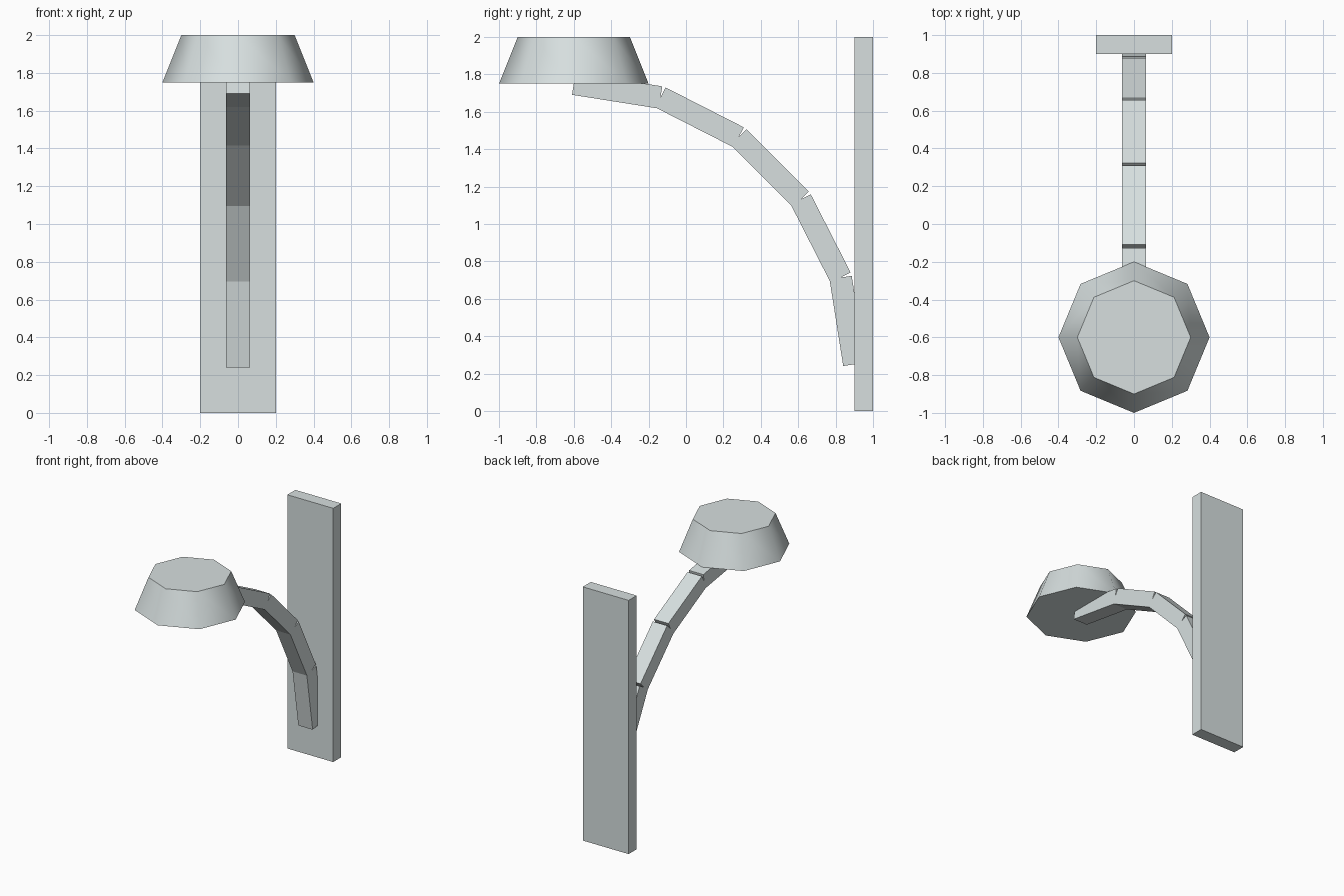
import bpy
import math

if "Cube" in bpy.data.objects:
    bpy.data.objects.remove(bpy.data.objects["Cube"])

metal = bpy.data.materials.new("pale_grey_metal")
metal.diffuse_color = (0.68, 0.74, 0.74, 1)
metal.use_nodes = True
metal.node_tree.nodes["Principled BSDF"].inputs["Base Color"].default_value = metal.diffuse_color


def finish(name):
    obj = bpy.context.object
    obj.name = name
    obj.data.materials.append(metal)
    return obj


def box(name, location, size, tilt=0.0):
    bpy.ops.mesh.primitive_cube_add(size=1, location=location, rotation=(tilt, 0, 0))
    obj = finish(name)
    obj.scale = size
    bpy.ops.object.transform_apply(location=False, rotation=True, scale=True)
    return obj


# Wall board
box("wall_board", (0, 0.95, 1), (0.4, 0.1, 2))

# Curved arm: straight bars set as chords of a quarter circle
ARC_Y, ARC_Z, RADIUS, BARS = -0.6, 0.25, 1.5, 5
step = math.pi / 2 / BARS
length = 2 * RADIUS * math.sin(step / 2)
mid_radius = RADIUS * math.cos(step / 2)
for i in range(BARS):
    a = (i + 0.5) * step
    centre = (0, ARC_Y + mid_radius * math.sin(a), ARC_Z + mid_radius * math.cos(a))
    box(f"arm_bar_{i + 1}", centre, (0.125, length, 0.12), -a)

# Eight-sided lamp head with a smooth wall and sharp rims
bpy.ops.mesh.primitive_cone_add(vertices=8, radius1=0.4, radius2=0.3, depth=0.25,
                                location=(0, -0.6, 1.875))
finish("lamp_head")
bpy.ops.object.shade_smooth_by_angle(angle=math.radians(55))
